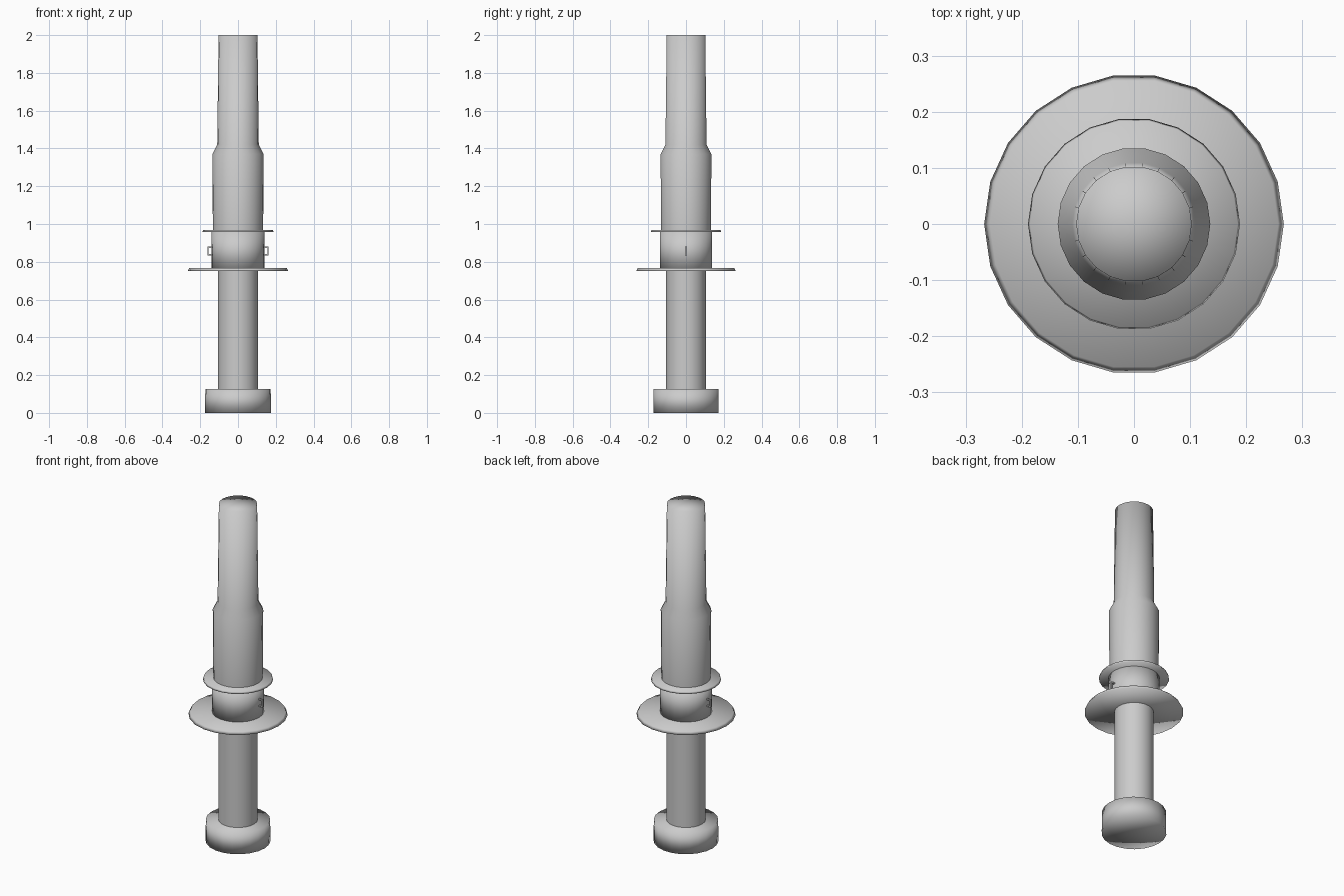
import bpy, bmesh, math

if "Cube" in bpy.data.objects:
    bpy.data.objects.remove(bpy.data.objects["Cube"])

SIDES = 22


def lathe(name, profile):
    """Revolve (radius, z) points about z; a zero radius closes to a pole."""
    bm = bmesh.new()
    rings = []
    for r, z in profile:
        if r == 0:
            rings.append([bm.verts.new((0, 0, z))] * SIDES)
        else:
            rings.append([bm.verts.new((r * math.cos(2 * math.pi * i / SIDES),
                                        r * math.sin(2 * math.pi * i / SIDES), z))
                          for i in range(SIDES)])
    for a, b in zip(rings, rings[1:]):
        for i in range(SIDES):
            j = (i + 1) % SIDES
            bm.faces.new(list(dict.fromkeys((a[i], a[j], b[j], b[i]))))
    bmesh.ops.recalc_face_normals(bm, faces=bm.faces)
    for f in bm.faces:
        f.smooth = True
    me = bpy.data.meshes.new(name)
    bm.to_mesh(me)
    bm.free()
    ob = bpy.data.objects.new(name, me)
    bpy.context.collection.objects.link(ob)
    return ob


# Pommel at the foot
lathe("base_cap", [(0, 0), (0.175, 0), (0.173, 0.126), (0, 0.126)])

# Lower grip tube
lathe("lower_tube", [(0.106, 0.12), (0.106, 0.77)])

# Wide flange with bevelled rim
lathe("lower_flange", [(0, 0.75), (0.267, 0.75), (0.257, 0.768), (0, 0.768)])

# Collar between the two flanges
lathe("collar", [(0, 0.751), (0.14, 0.751), (0.139, 0.96), (0, 0.96)])

# Narrow flange
lathe("upper_flange", [(0, 0.957), (0.189, 0.957), (0.185, 0.969), (0, 0.969)])

# Upper barrel, shoulder and slightly tapered tip
lathe("upper_barrel", [(0.133, 0.96), (0.136, 1.37), (0.11, 1.42),
                       (0.103, 2.0), (0, 2.0)])


# Small square loops on both sides of the collar
def loop_handle(name, s):
    bm = bmesh.new()
    for x, z, dx, dz in ((0.159, 0.857, 0.007, 0.046),
                         (0.149, 0.8765, 0.024, 0.007),
                         (0.149, 0.8375, 0.024, 0.007)):
        vs = bmesh.ops.create_cube(bm, size=1)["verts"]
        bmesh.ops.scale(bm, vec=(dx, 0.01, dz), verts=vs)
        bmesh.ops.translate(bm, vec=(s * x, 0, z), verts=vs)
    me = bpy.data.meshes.new(name)
    bm.to_mesh(me)
    bm.free()
    bpy.context.collection.objects.link(bpy.data.objects.new(name, me))


loop_handle("right_loop", 1)
loop_handle("left_loop", -1)
